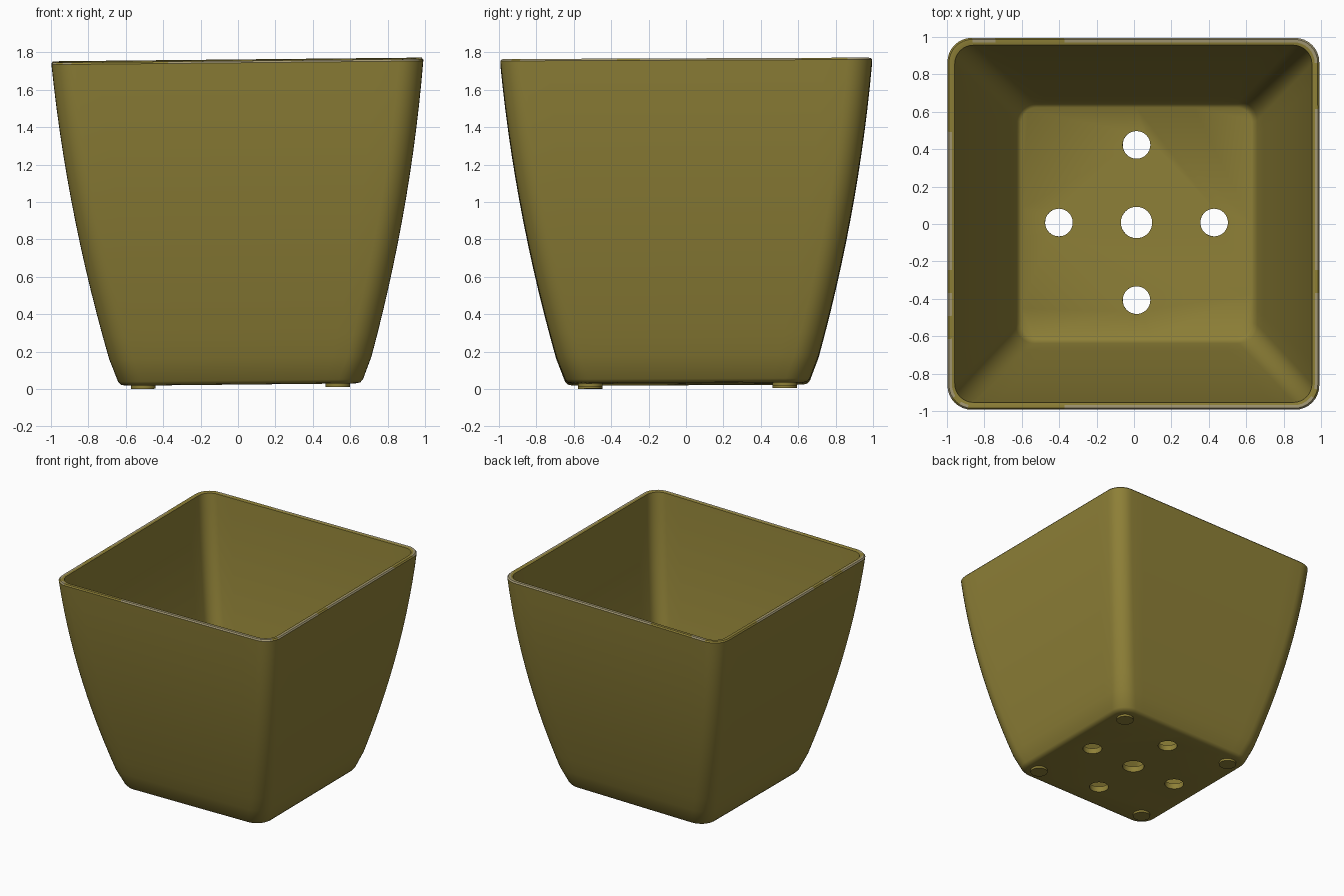
import bpy, bmesh, math, random
from mathutils import Matrix, Vector

cube = bpy.data.objects.get("Cube")
if cube:
    bpy.data.objects.remove(cube)
random.seed(4)


def material(name, rgb):
    m = bpy.data.materials.new(name)
    m.use_nodes = True
    m.diffuse_color = (*rgb, 1)
    bsdf = m.node_tree.nodes["Principled BSDF"]
    bsdf.inputs["Base Color"].default_value = (*rgb, 1)
    bsdf.inputs["Roughness"].default_value = 0.6
    return m


olive = material("olive", (0.27, 0.215, 0.038))
pale = material("worn tan", (0.36, 0.31, 0.17))

# The pot stands with a very slight lean
LEAN = Matrix.Rotation(-0.010, 4, 'Y') @ Matrix.Rotation(0.004, 4, 'X')
LEAN = Matrix.Translation((0.014, 0.008, 0.008)) @ LEAN
ARC, SIDE = 8, 14


def rounded_square(half, radius):
    """Points round a square with round corners and divided straight sides."""
    pts = []
    for q in range(4):
        turn = Matrix.Rotation(q * math.pi / 2, 2)
        c = half - radius
        for i in range(ARC + 1):
            a = i / ARC * math.pi / 2
            pts.append(turn @ Vector((c + radius * math.cos(a), c + radius * math.sin(a))))
        for i in range(1, SIDE):
            pts.append(turn @ Vector((c - 2 * c * i / SIDE, half)))
    return pts


def wall(z):
    """Half width of the bowed outer wall at a height."""
    t = z / 1.75
    return 0.655 + 0.52 * t - 0.18 * t * t


def finish(obj):
    obj.data.transform(LEAN)
    bpy.ops.object.select_all(action='DESELECT')
    obj.select_set(True)
    bpy.context.view_layer.objects.active = obj
    bpy.ops.object.shade_smooth_by_angle(angle=math.radians(40))


def disc(name, x, y, radius, z0, z1):
    bpy.ops.mesh.primitive_cylinder_add(vertices=32, radius=radius, depth=z1 - z0,
                                        location=(x, y, (z0 + z1) / 2))
    obj = bpy.context.object
    obj.name = name
    obj.data.transform(obj.matrix_world)
    obj.matrix_world = Matrix.Identity(4)
    obj.data.materials.append(olive)
    return obj


# Profile of the shell: underside, outer wall, rim, inner wall, floor
TOP, FLOOR = 1.75, 0.065
rings = [(0.615, 0.10, 0.018), (0.64, 0.12, 0.023), (0.655, 0.13, 0.04)]
for i in range(1, 15):
    z = 0.04 + (TOP - 0.05) * i / 14
    rings.append((wall(z), 0.13, z))
rim_start = len(rings)
rings += [(0.986, 0.125, TOP), (0.970, 0.11, TOP), (0.955, 0.10, TOP - 0.004)]
for i in range(1, 14):
    z = TOP - 0.01 - (TOP - FLOOR - 0.05) * i / 13
    rings.append((wall(z) - 0.04, 0.10, z))
rings += [(0.632, 0.09, FLOOR + 0.012), (0.615, 0.08, FLOOR)]

bm = bmesh.new()
loops = [[bm.verts.new((p.x, p.y, z)) for p in rounded_square(h, r)] for h, r, z in rings]
n = len(loops[0])
worn = False
worn_map = []
for j in range(n):
    if random.random() < 0.4:
        worn = random.random() < 0.6
    worn_map.append(worn)
for k in range(len(loops) - 1):
    a, b = loops[k], loops[k + 1]
    for j in range(n):
        f = bm.faces.new((a[j], a[(j + 1) % n], b[(j + 1) % n], b[j]))
        # Worn patches along the outer lip
        if k in (rim_start - 1, rim_start) and worn_map[j]:
            f.material_index = 1
bm.faces.new(loops[0][::-1])
bm.faces.new(loops[-1])
mesh = bpy.data.meshes.new("pot_shell")
bm.to_mesh(mesh)
bm.free()
pot = bpy.data.objects.new("pot_shell", mesh)
bpy.context.collection.objects.link(pot)
mesh.materials.append(olive)
mesh.materials.append(pale)

# Drain holes through the floor
holes = [(0, 0, 0.084)]
for q in range(4):
    a = q * math.pi / 2
    holes.append((0.415 * math.cos(a), 0.415 * math.sin(a), 0.074))
for x, y, r in holes:
    cutter = disc("drain_cutter", x, y, r, -0.2, 0.3)
    cutter.hide_render = True
    mod = pot.modifiers.new("drain_hole", 'BOOLEAN')
    mod.operation = 'DIFFERENCE'
    mod.solver = 'EXACT'
    mod.object = cutter
    bpy.context.view_layer.objects.active = pot
    bpy.ops.object.modifier_apply(modifier=mod.name)
    bpy.data.objects.remove(cutter)
finish(pot)

# Four low feet under the corners
for sx, side in ((-1, "right"), (1, "left")):
    for sy, end in ((-1, "front"), (1, "back")):
        foot = disc(f"foot_{end}_{side}", sx * 0.52, sy * 0.52, 0.066, 0.0, 0.03)
        finish(foot)
